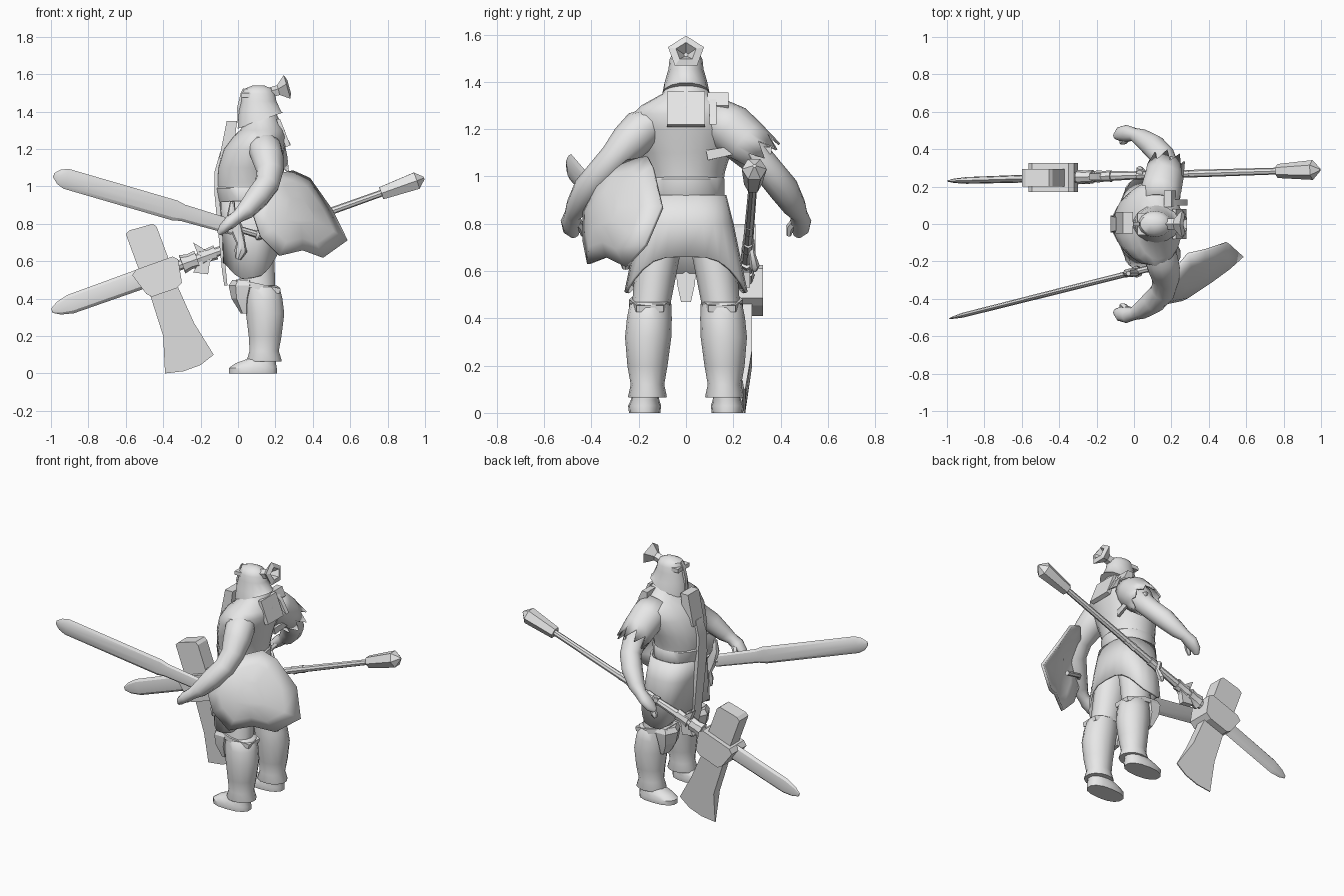
import bpy, bmesh, math
from mathutils import Vector

GREY = bpy.data.materials.new("plain grey")
GREY.diffuse_color = (0.8, 0.8, 0.8, 1)
X, Y, Z = Vector((1, 0, 0)), Vector((0, 1, 0)), Vector((0, 0, 1))


def finish(name, bm, angle=40):
    bmesh.ops.recalc_face_normals(bm, faces=bm.faces)
    me = bpy.data.meshes.new(name)
    bm.to_mesh(me)
    bm.free()
    me.materials.append(GREY)
    ob = bpy.data.objects.new(name, me)
    bpy.context.collection.objects.link(ob)
    bpy.ops.object.select_all(action='DESELECT')
    ob.select_set(True)
    bpy.context.view_layer.objects.active = ob
    bpy.ops.object.shade_smooth_by_angle(angle=math.radians(angle))
    return ob


def loft(name, rings, n=12, fixed=None, ref=Z, phase=0.0, shift=None, caps=True, angle=40, power=1.0):
    """Rings are (x, y, z, half width, half depth); power below 1 squares the section."""
    bm = bmesh.new()
    pts = [Vector(r[:3]) for r in rings]
    loops = []
    for i, r in enumerate(rings):
        d = fixed or (pts[min(i + 1, len(pts) - 1)] - pts[max(i - 1, 0)]).normalized()
        u = d.cross(ref).normalized()
        v = u.cross(d)
        loop = []
        for k in range(n):
            a = 2 * math.pi * k / n + phase
            c, s = (math.copysign(abs(f) ** power, f) for f in (math.cos(a), math.sin(a)))
            p = pts[i] + u * r[3] * c + v * r[4] * s
            if shift:
                p += shift(i, a)
            loop.append(bm.verts.new(p))
        loops.append(loop)
    for a, b in zip(loops, loops[1:]):
        for k in range(n):
            bm.faces.new((a[k], a[(k + 1) % n], b[(k + 1) % n], b[k]))
    if caps:
        bm.faces.new(loops[0])
        bm.faces.new(loops[-1])
    return finish(name, bm, angle)


def stack(name, rings, **kw):
    """Vertical loft; rings are (z, centre x, centre y, half width y, half depth x)."""
    return loft(name, [(x, y, z, a, b) for z, x, y, a, b in rings], fixed=Z, ref=X, **kw)


def prism(name, outline, y0, y1, edge=()):
    """Plate from an outline in x and z; points listed in edge are pinched thin."""
    bm = bmesh.new()
    mid = (y0 + y1) / 2
    sides = [[bm.verts.new((x, mid + (y - mid) * (0.1 if i in edge else 1), z))
              for i, (x, z) in enumerate(outline)] for y in (y0, y1)]
    n = len(outline)
    bm.faces.new(sides[0])
    bm.faces.new(sides[1])
    for k in range(n):
        bm.faces.new((sides[0][k], sides[0][(k + 1) % n], sides[1][(k + 1) % n], sides[1][k]))
    return finish(name, bm, 20)


def solidify(ob, t):
    m = ob.modifiers.new("thickness", 'SOLIDIFY')
    m.thickness = t
    m.offset = 0


def along(a, b, stations):
    """Rings placed at fractions of the line a to b."""
    a, b = Vector(a), Vector(b)
    return [(*a.lerp(b, t), w, h) for t, w, h in stations]


# Torso and waist band
stack("torso", [(0.86, .05, 0, .155, .14), (0.95, .045, 0, .155, .15), (1.02, .045, 0, .165, .16),
                (1.10, .055, 0, .19, .165), (1.20, .085, 0, .22, .165), (1.265, .115, 0, .225, .145),
                (1.30, .13, 0, .19, .12), (1.35, .135, 0, .10, .09), (1.42, .12, 0, .07, .07)], n=20)
stack("waist_band", [(0.91, .05, 0, .158, .15), (0.92, .05, 0, .163, .157),
                     (0.99, .045, 0, .163, .165), (1.00, .045, 0, .155, .155)], n=20)

# Skirt with long side points and a lower front
sk = stack("skirt", [(0.92, .055, 0, .165, .145), (0.80, .065, 0, .195, .148), (0.66, .075, 0, .225, .15)],
           n=24, caps=False, power=.75,
           shift=lambda i, a: (Z * (-.15 * abs(math.cos(a)) ** 3 + .07 * min(0, math.sin(a)))
                               + Y * .03 * math.cos(a) ** 3) if i == 2 else Z * 0)
solidify(sk, .012)

# Front tabard strip, from belly to knees
stack("tabard", [(.47, -.065, 0, .03, .012), (.55, -.075, 0, .055, .015), (.75, -.095, 0, .06, .015),
                 (.95, -.112, 0, .065, .018), (1.08, -.112, 0, .06, .018), (1.18, -.085, 0, .05, .016)],
      n=4, phase=math.pi / 4)

# Chest and back plates
prism("chest_plate", [(-.06, 1.35), (-.005, 1.35), (-.03, 1.15), (-.10, 1.15)], -.05, .065)
prism("back_plate", [(.205, 1.36), (.225, 1.36), (.28, 1.22), (.255, 1.21)], -.08, .08)

# Helmet: flared lower edge dips towards the face
stack("helmet", [(1.352, .12, 0, .10, .125), (1.40, .118, 0, .09, .116), (1.455, .112, 0, .074, .096),
                 (1.495, .110, 0, .07, .09), (1.522, .108, 0, .055, .075), (1.54, .11, 0, .02, .03)],
      n=14, angle=35, shift=lambda i, a: Z * (.045 * math.sin(a) if i == 0 else 0))
prism("nose_guard", [(.015, 1.50), (.03, 1.53), (.04, 1.36), (.0, 1.31), (-.005, 1.42)], -.012, .012)
prism("brow", [(.015, 1.475), (.018, 1.50), (.07, 1.50), (.07, 1.475)], -.06, .06)
# Crest flaring backwards
loft("crest", along((.175, 0, 1.50), (.28, 0, 1.53),
                    [(0, .03, .03), (.4, .03, .03), (.85, .08, .073), (.95, .045, .04), (.5, .01, .01)]),
     n=5, phase=math.pi / 2, angle=20, fixed=Vector((.96, 0, .27)))

for s, side in ((1, "right"), (-1, "left")):
    # Arm from shoulder to fingertips
    loft(side + "_arm", [(.13, s * .13, 1.24, .06, .075), (.145, s * .185, 1.20, .088, .09),
                         (.16, s * .24, 1.145, .083, .086), (.17, s * .30, 1.08, .066, .072),
                         (.155, s * .362, 1.01, .063, .066), (.105, s * .415, .945, .064, .064),
                         (.04, s * .46, .87, .05, .05), (.0, s * .478, .84, .036, .036),
                         (-.04, s * .485, .81, .045, .036), (-.08, s * .482, .775, .038, .026),
                         (-.10, s * .47, .75, .018, .014)], n=12, ref=X)
    loft(side + "_thumb", [(-.02, s * .47, .82, .018, .018), (-.055, s * .44, .785, .018, .018),
                           (-.07, s * .435, .75, .01, .01)], n=6, ref=X)
    # Legs, boots and knee guards
    stack(side + "_thigh", [(.88, .07, s * .08, .07, .10), (.72, .085, s * .105, .09, .11),
                            (.58, .095, s * .13, .088, .10), (.44, .11, s * .15, .08, .09)], n=12)
    stack(side + "_shin", [(.065, .14, s * .163, .08, .095), (.07, .14, s * .163, .082, .096),
                           (.12, .14, s * .163, .071, .08), (.20, .145, s * .163, .085, .09),
                           (.32, .145, s * .16, .098, .105), (.40, .135, s * .155, .095, .105),
                           (.46, .125, s * .15, .088, .10), (.47, .125, s * .15, .075, .085)], n=14)
    stack(side + "_knee_guard", [(.32, .035, s * .155, .055, .02), (.40, .02, s * .155, .08, .055),
                                 (.47, .025, s * .155, .09, .075), (.50, .03, s * .155, .075, .06)],
          n=6, phase=math.pi / 6, angle=20)
    loft(side + "_knee_band", along((-.01, s * .152, .49), (.225, s * .152, .44),
                                    [(0, .085, .02), (.5, .125, .022), (1, .08, .02)]), n=4,
         phase=math.pi / 4)
    stack(side + "_foot", [(0, .08, s * .175, .066, .13), (.03, .08, s * .175, .07, .13),
                           (.055, .095, s * .173, .06, .11), (.085, .14, s * .17, .055, .07),
                           (.11, .14, s * .168, .052, .06)], n=14, power=.85)

# Ragged shoulder cape with torn lower edge, draped close to the arm
cape = loft("shoulder_cape", [(.135, .11, 1.265, .075, .095), (.145, .185, 1.205, .102, .104),
                              (.16, .25, 1.15, .096, .10), (.168, .315, 1.095, .086, .09)],
            n=16, ref=X, caps=False, angle=30,
            shift=lambda i, a: Vector((.01, .025, -.025)) * math.cos(8 * a) if i == 3 else Z * 0)
solidify(cape, .01)
prism("cape_collar", [(.16, 1.355), (.20, 1.355), (.225, 1.30), (.20, 1.27), (.16, 1.27)], .09, .18)
prism("cape_tatter", [(.20, 1.34), (.24, 1.30), (.285, 1.22), (.235, 1.255), (.20, 1.27)], .10, .13)
loft("cape_strap", [(.20, .09, 1.09, .012, .03), (.22, .22, 1.115, .012, .025),
                    (.20, .36, 1.11, .01, .02)], n=4, phase=math.pi / 4)

# Bulged shield with uneven edge
bm = bmesh.new()
edge = [(.08, -.43, .85), (.12, -.36, 1.0), (.20, -.27, 1.06), (.29, -.16, 1.08), (.38, -.14, 1.04),
        (.50, -.10, .87), (.58, -.17, .71), (.45, -.25, .62), (.34, -.33, .66), (.22, -.41, .63),
        (.12, -.43, .73)]
centre = Vector((.29, -.32, .85))
out = Vector((.5, -.8, .25)).normalized()
rows = [[bm.verts.new(centre.lerp(Vector(e), f) + out * .05 * (1 - f * f)) for e in edge]
        for f in (1, .7, .35)]
for a, b in zip(rows, rows[1:]):
    for k in range(len(edge)):
        j = (k + 1) % len(edge)
        bm.faces.new((a[k], a[j], b[j], b[k]))
bm.faces.new(rows[-1])
solidify(finish("shield", bm, 45), .018)
loft("shield_grip", [(.10, -.40, .90, .015, .015), (.18, -.30, .84, .015, .015),
                     (.30, -.27, .80, .015, .015)], n=6)

# Sword held forwards
tip, pommel = (-.985, -.505, 1.06), (.13, -.225, .735)
loft("sword_blade", along(tip, pommel, [(0, .003, .012), (.025, .008, .04), (.06, .013, .055),
                                        (.58, .015, .055), (.62, .015, .045), (.86, .015, .04)]),
     n=8, angle=25)
loft("sword_grip", along(tip, pommel, [(.84, .018, .018), (.97, .018, .018), (.98, .03, .03),
                                       (1, .02, .02)]), n=8)
loft("sword_guard", [(-.03, -.265, .92, .012, .012), (-.035, -.262, .85, .022, .024),
                     (-.01, -.26, .78, .024, .035), (.015, -.255, .70, .022, .024),
                     (.015, -.255, .655, .032, .034), (.0, -.255, .61, .015, .015)], n=8, ref=X)

# Polearm: shaft, end knob, spear blade
low, high = (-.995, .23, .335), (.995, .29, 1.045)
loft("shaft", along(low, high, [(.30, .028, .028), (.42, .027, .027), (.50, .022, .022),
                                (.9, .018, .018)]), n=8)
loft("shaft_knob", along(low, high, [(.885, .036, .038), (.89, .038, .04), (.98, .053, .053),
                                     (1, .008, .008)]), n=6, angle=20)
loft("spear_blade", along(low, high, [(0, .004, .012), (.018, .012, .035), (.05, .018, .052),
                                      (.25, .022, .055), (.32, .022, .055)]), n=8, angle=25)
for i, (t, r) in enumerate(((.37, .052), (.42, .044), (.53, .034), (.63, .028))):
    loft("shaft_collar_%d" % i, along(low, high, [(t - .02, r * .75, r), (t, r * .65, r * .8),
                                                  (t + .02, r * .7, r * .9)]), n=8, angle=25)
# Small prongs on the shaft
prism("upper_prong", [(-.24, .70), (-.19, .67), (-.13, .62), (-.16, .58), (-.20, .60)], .235, .27)
prism("lower_prong", [(-.24, .54), (-.16, .53), (-.15, .60), (-.20, .61)], .235, .27)
loft("shaft_hook", [(.03, .27, .73, .02, .02), (.05, .28, .67, .014, .014), (.03, .29, .62, .022, .022),
                    (.02, .29, .60, .01, .01)], n=6, ref=X)

# Axe head: socket, hammer and blade
prism("axe_socket", [(-.565, .525), (-.545, .555), (-.35, .625), (-.32, .61), (-.30, .485),
                     (-.33, .455), (-.46, .41), (-.49, .425)], .17, .325)
prism("axe_hammer", [(-.60, .745), (-.58, .765), (-.455, .80), (-.435, .785), (-.37, .61), (-.53, .555)],
      .20, .295)
prism("axe_blade", [(-.47, .42), (-.32, .46), (-.235, .27), (-.13, .10), (-.20, .045), (-.29, .012),
                    (-.39, 0), (-.40, .20)], .215, .28, edge=(3, 4, 5, 6))
